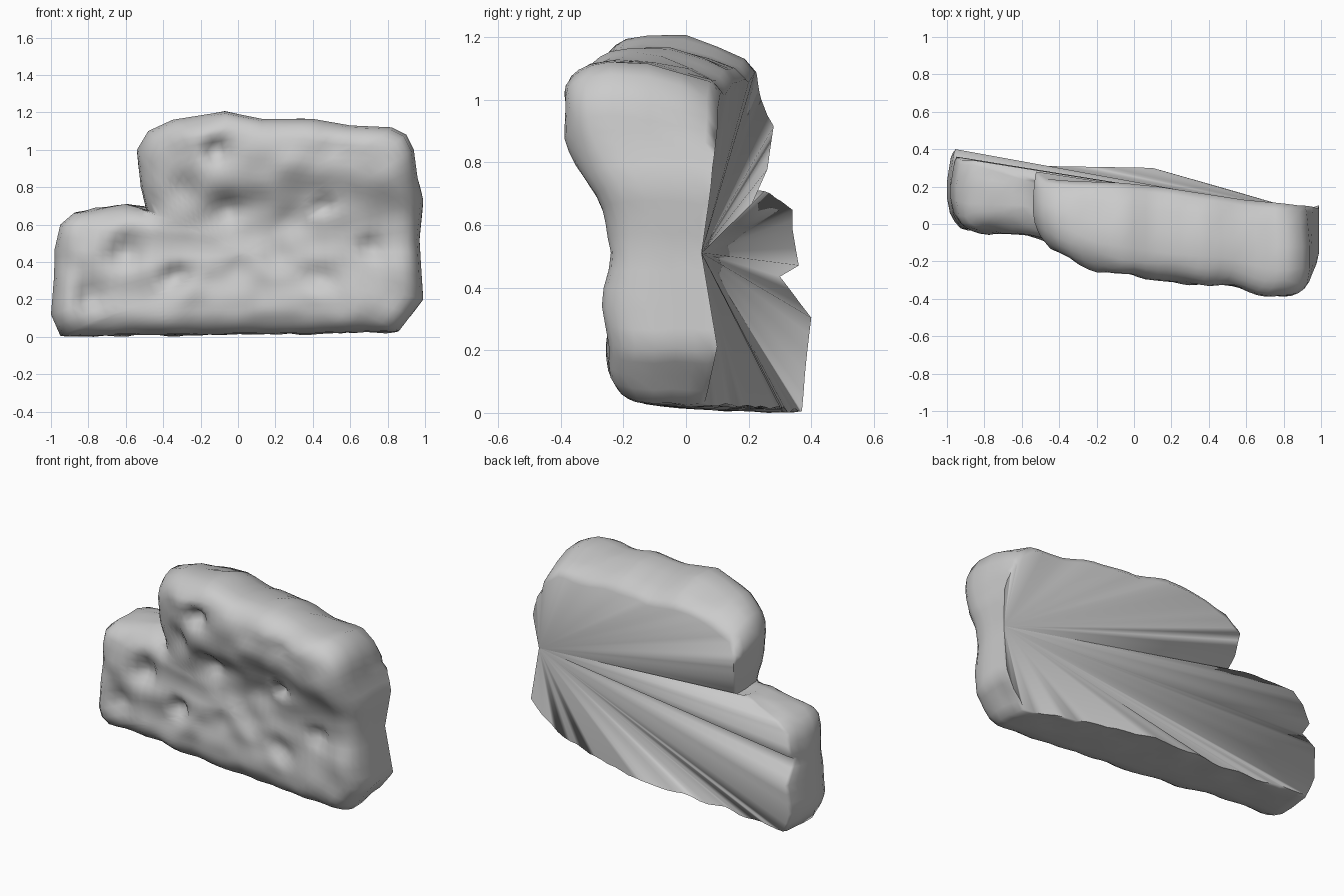
import bpy, bmesh, math
from mathutils import Vector, noise

if "Cube" in bpy.data.objects:
    bpy.data.objects.remove(bpy.data.objects["Cube"])

# Front outline: x, z and the depth (y) of the back rim at that point
OUTLINE = [(.97, .52, .05), (.99, .73, .08), (.96, .85, .09), (.94, 1.0, .10),
           (.90, 1.08, .10), (.82, 1.12, .11), (.60, 1.13, .13), (.40, 1.165, .16),
           (.13, 1.165, .20), (-.07, 1.205, .22), (-.35, 1.16, .23), (-.48, 1.10, .24),
           (-.54, 1.0, .28), (-.52, .80, .26), (-.49, .68, .21), (-.60, .71, .25),
           (-.88, .66, .34), (-.95, .60, .34), (-.98, .47, .36), (-.98, .43, .30),
           (-.985, .30, .40), (-1.0, .12, .38), (-.95, .005, .37), (-.50, .01, .31),
           (.10, .015, .30), (.50, .02, .19), (.86, .03, .06), (.99, .20, .10)]
# Chipped hollows on the front: x, z, radius, depth
DENTS = [(-.12, 1.0, .07, .09), (-.05, .69, .09, .07), (.46, .70, .05, .08),
         (.71, .48, .07, .08), (-.34, .33, .07, .07), (-.60, .45, .09, .06),
         (-.80, .21, .09, .07), (.51, 1.02, .06, .03), (.42, .32, .09, .035),
         (.25, .60, .25, .03), (-.30, .82, .12, .03)]
CENTRE = Vector((.05, .45))


def lerp_table(x, table):
    for (x0, y0), (x1, y1) in zip(table, table[1:]):
        if x <= x1:
            return y0 + (y1 - y0) * max(0, (x - x0) / (x1 - x0))
    return table[-1][1]


UPPER = [(-1, -.01), (-.9, -.04), (-.6, -.05), (-.5, -.11), (-.2, -.25),
         (.2, -.31), (.5, -.33), (.75, -.40), (1, -.38)]
LOWER = [(-1, -.01), (-.9, -.04), (-.6, -.05), (-.2, -.14), (.3, -.20), (.8, -.26), (1, -.25)]


def front_y(x, z):
    t = min(1, max(0, (z - .58) / .36))
    t = t * t * (3 - 2 * t)
    return lerp_table(x, LOWER) * (1 - t) + lerp_table(x, UPPER) * t


def edge_distance(p):
    best = 9
    for i, a in enumerate(OUTLINE):
        b = OUTLINE[(i + 1) % len(OUTLINE)]
        a2, d = Vector(a[:2]), Vector(b[:2]) - Vector(a[:2])
        t = min(1, max(0, (p - a2).dot(d) / d.length_squared))
        best = min(best, (p - a2 - d * t).length)
    return best


def front_point(p):
    k = 1 - min(1, edge_distance(p) / .13)
    y = front_y(*p) + .15 * (1 - math.sqrt(max(0, 1 - k * k)))
    for x, z, r, depth in DENTS:
        y += depth * math.exp(-((p.x - x) ** 2 + (p.y - z) ** 2) / (r * r) * 1.5)
    y += .025 * noise.noise(Vector((p.x * 7, 3.1, p.y * 7)))
    return Vector((p.x, y, p.y))


# Resample the outline
points = []
for i, a in enumerate(OUTLINE):
    a, b = Vector(a), Vector(OUTLINE[(i + 1) % len(OUTLINE)])
    n = max(1, round((b - a).length / .06))
    points += [a.lerp(b, j / n) for j in range(n)]

bm = bmesh.new()
rings = []
# Back rim and side rings; the top slopes down towards the back
for depth, scale, drop in ((1, .97, .085), (.9, .98, .05), (.65, .99, .028), (.35, 1, .008), (0, 1, 0)):
    ring = []
    for p in points:
        q = CENTRE + (p.xy - CENTRE) * scale
        x = p.x if p.x > .9 and p.y < .95 else q.x
        z = p.y if p.y < .1 else q.y
        z -= drop * min(1, max(0, (p.y - .8) / .25))
        y0 = front_y(*p.xy) + .15
        wobble = .02 * noise.noise(Vector((p.x * 7, depth * 3, p.y * 7))) * min(1, depth * 3)
        ring.append(bm.verts.new((x, y0 + (p.z - y0) * depth, max(0, z + wobble))))
    rings.append(ring)
# Front rings closing in towards the middle
for s in (.985, .96, .93, .89, .85, .80, .75, .70, .65, .60, .55, .50,
          .45, .40, .35, .30, .25, .20, .15, .10, .05):
    rings.append([bm.verts.new(front_point(CENTRE + (p.xy - CENTRE) * s)) for p in points])
for r0, r1 in zip(rings, rings[1:]):
    for i in range(len(points)):
        j = (i + 1) % len(points)
        bm.faces.new((r0[i], r0[j], r1[j], r1[i]))
middle = bm.verts.new(front_point(CENTRE))
for i, v in enumerate(rings[-1]):
    bm.faces.new((v, rings[-1][(i + 1) % len(points)], middle))
# Back: a fan of faces spreading from one point on the right end
rim = rings[0]
for i in range(1, len(rim) - 1):
    bm.faces.new((rim[0], rim[i + 1], rim[i]))
bmesh.ops.recalc_face_normals(bm, faces=bm.faces)

mesh = bpy.data.meshes.new("stepped_rock")
bm.to_mesh(mesh)
bm.free()
rock = bpy.data.objects.new("stepped_rock", mesh)
bpy.context.collection.objects.link(rock)
bpy.context.view_layer.objects.active = rock
rock.select_set(True)
bpy.ops.object.shade_smooth_by_angle(angle=math.radians(85))
